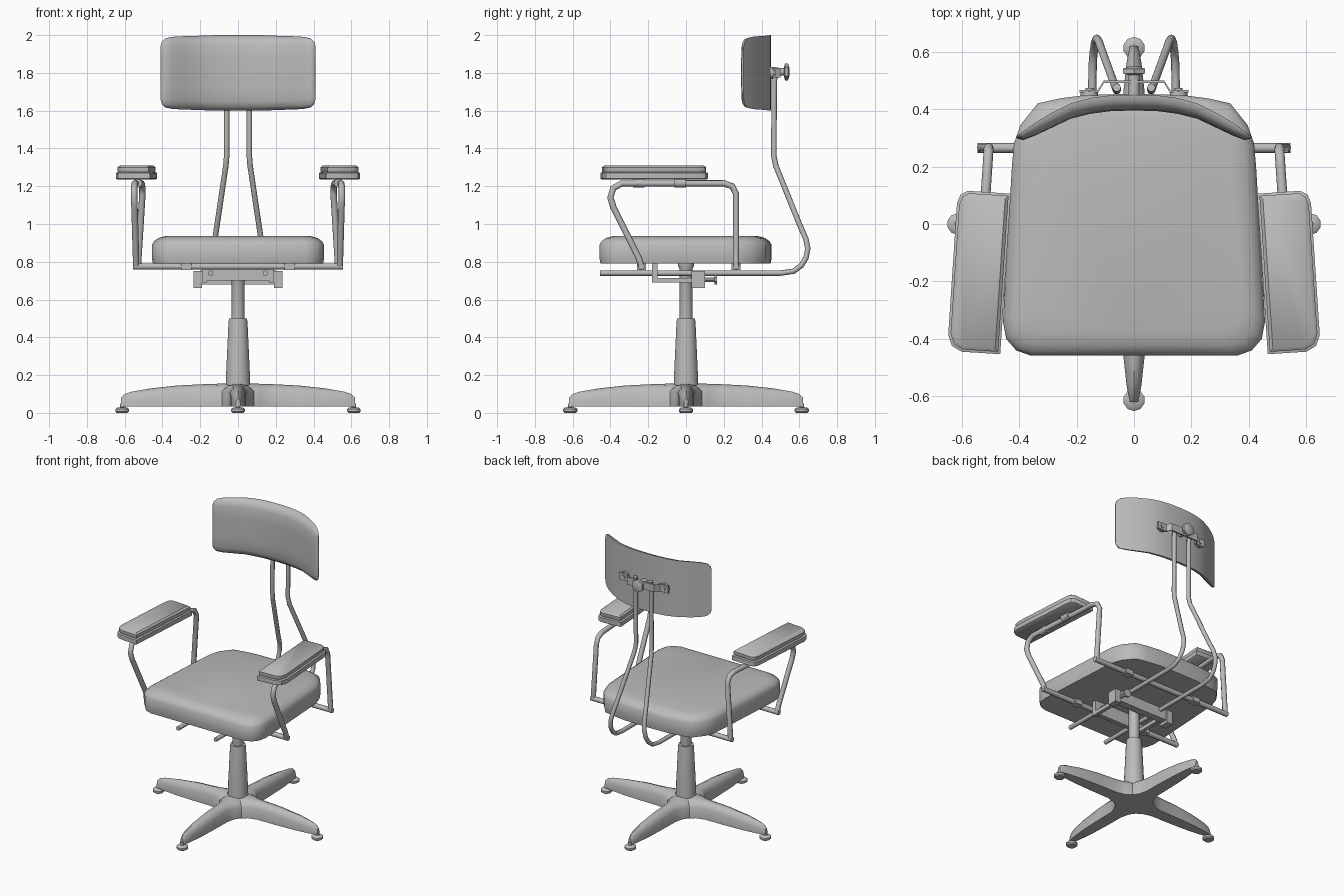
import bpy, math
from mathutils import Matrix, Vector

cube = bpy.data.objects.get("Cube")
if cube:
    bpy.data.objects.remove(cube)

grey = bpy.data.materials.new("plain grey")
grey.use_nodes = True
grey.diffuse_color = (0.5, 0.5, 0.5, 1)
grey.node_tree.nodes["Principled BSDF"].inputs["Base Color"].default_value = (0.5, 0.5, 0.5, 1)


def finish(name, me, angle=40):
    me.materials.clear()
    me.materials.append(grey)
    me.shade_smooth()
    me.set_sharp_from_angle(angle=math.radians(angle))
    ob = bpy.data.objects.new(name, me)
    bpy.context.collection.objects.link(ob)
    return ob


def mesh(name, verts, faces, angle=40):
    me = bpy.data.meshes.new(name)
    me.from_pydata(verts, [], faces)
    me.validate()
    import bmesh
    bm = bmesh.new()
    bm.from_mesh(me)
    bmesh.ops.recalc_face_normals(bm, faces=bm.faces)
    bm.to_mesh(me)
    bm.free()
    return finish(name, me, angle)


def loft(name, rings, angle=40):
    """Skin equal-length rings of points and cap both ends."""
    n = len(rings[0])
    verts = [p for r in rings for p in r]
    faces = [(k * n + i, k * n + (i + 1) % n, (k + 1) * n + (i + 1) % n, (k + 1) * n + i)
             for k in range(len(rings) - 1) for i in range(n)]
    last = (len(rings) - 1) * n
    faces += [tuple(range(n)), tuple(range(last, last + n))]
    return mesh(name, verts, faces, angle)


def lathe(name, profile, base, axis=(0, 0, 1), n=16):
    """Turned part: (radius, height) pairs along an axis from base."""
    rot = Vector((0, 0, 1)).rotation_difference(Vector(axis)).to_matrix()
    rings = [[Vector(base) + rot @ Vector((r * math.cos(2 * math.pi * (i + .5) / n),
                                           r * math.sin(2 * math.pi * (i + .5) / n), h))
              for i in range(n)] for r, h in profile]
    return loft(name, rings)


def box(name, x, y, z):
    return loft(name, [[(x[0], y[0], h), (x[1], y[0], h), (x[1], y[1], h), (x[0], y[1], h)] for h in z])


def tube(name, pts, radius):
    cu = bpy.data.curves.new(name, "CURVE")
    cu.dimensions = "3D"
    cu.bevel_depth = radius
    cu.bevel_resolution = 2
    cu.use_fill_caps = True
    sp = cu.splines.new("POLY")
    sp.points.add(len(pts) - 1)
    for p, co in zip(sp.points, pts):
        p.co = (*co, 1)
    tmp = bpy.data.objects.new(name + "_path", cu)
    me = bpy.data.meshes.new_from_object(tmp)
    bpy.data.objects.remove(tmp)
    return finish(name, me, 50)


def lerp(table, x):
    for (a, b), (c, d) in zip(table, table[1:]):
        if x <= c:
            return b + (d - b) * (x - a) / (c - a)
    return table[-1][1]


# Four-legged base with glides
leg = [(0, .085, .155), (.085, .085, .155), (.12, .06, .154), (.18, .045, .152), (.32, .043, .145),
       (.46, .037, .13), (.56, .026, .113), (.6, .019, .1), (.62, .014, .08)]
for k in range(4):
    turn = Matrix.Rotation(k * math.pi / 2, 3, "Z")
    rings = []
    for r, w, top in leg:
        section = [(-w, .035), (-w, top - .04), (-.6 * w, top - .01), (0, top),
                   (.6 * w, top - .01), (w, top - .04), (w, .035)]
        rings.append([turn @ Vector((r, s, h)) for s, h in section])
    loft(f"base_leg_{k + 1}", rings, 50)
    lathe(f"glide_{k + 1}", [(.03, 0), (.038, .008), (.038, .02), (.028, .028), (.012, .03), (.012, .05)],
          turn @ Vector((.613, 0, 0)), n=10)

# Pedestal column
lathe("column_sleeve", [(.066, .14), (.064, .2), (.051, .48), (.048, .5)], (0, 0, 0), n=20)
lathe("column_post", [(.034, .48), (.034, .76), (.042, .775), (.042, .795)], (0, 0, 0), n=16)

# Seat cushion: tapered plan with rounded corners
half = [(0, -.458), (.36, -.458), (.41, -.44), (.445, -.4), (.456, -.34), (.44, -.05), (.425, .2),
        (.418, .28), (.395, .345), (.335, .42), (.26, .437), (.16, .45), (0, .453)]
outline = half + [(-x, y) for x, y in half[-2:0:-1]]
loft("seat_cushion", [[(x * (1 - d / .45), y * (1 - d / .455), z) for x, y in outline]
                      for d, z in [(.005, .79), (0, .82), (0, .89), (.012, .91), (.035, .926), (.075, .937)]], 55)

# Curved backrest: flat-backed shell with padded front
cols = [(0, .2), (.08, .2), (.15, .199), (.22, .196), (.29, .194), (.345, .191), (.385, .183), (.403, .165), (.41, .14)]
cols = [(-x, h) for x, h in cols[:0:-1]] + cols
rows = [-1, -.97, -.9, -.75, -.4, 0, .4, .75, .9, .97, 1]
bend = [(0, .45), (.12, .447), (.22, .42), (.32, .37), (.41, .305)]
pad = [(0, 0), (.03, .4), (.1, .72), (.25, .93), (.6, 1), (1, 1)]
verts, faces = [], []
for side in (0, 1):
    off = len(verts)
    for x, h in cols:
        for v in rows:
            puff = .053 * lerp(pad, 1 - abs(v)) * lerp(pad, 1 - abs(x) / .41)
            verts.append((x, lerp(bend, abs(x)) - side * puff - side * .002, 1.8 + v * h))
    m = len(rows)
    for i in range(len(cols) - 1):
        for j in range(m - 1):
            a = off + i * m + j
            faces.append((a, a + 1, a + m + 1, a + m))
n, m = len(cols), len(rows)
rim = [j for j in range(m)] + [i * m + m - 1 for i in range(1, n)]
rim += [(n - 1) * m + j for j in range(m - 2, -1, -1)] + [i * m for i in range(n - 2, 0, -1)]
faces += [(a, b, b + n * m, a + n * m) for a, b in zip(rim, rim[1:] + rim[:1])]
mesh("backrest", verts, faces, 45)

# Backrest bracket and adjusting knob
plate = [(-.19, .457), (-.125, .457), (-.105, .49), (.105, .49), (.125, .457), (.19, .457)]
plate += [(x, y + .01) for x, y in reversed(plate)]
loft("backrest_bracket", [[(x, y, z) for x, y in plate] for z in (1.775, 1.825)], 30)
lathe("knob_bolt", [(.02, 0), (.02, .08)], (0, .44, 1.805), (0, 1, 0), 10)
lathe("knob_handle", [(.02, 0), (.045, .006), (.045, .022), (.02, .03)], (0, .518, 1.805), (0, 1, 0), 6)

# Sliding mechanism under the seat
box("slide_front_plate", (-.19, .19), (-.18, -.15), (.7, .79))
box("slide_rear_bar", (-.2, .2), (.04, .09), (.68, .755))
lathe("slide_knob", [(.012, 0), (.012, .05), (.028, .05), (.028, .065)], (.19, .1, .705), (0, 1, 0), 8)

for s, side in ((1, "left"), (-1, "right")):
    def M(pts):
        return [(s * x, y, z) for x, y, z in pts]

    # Backrest support rod
    tube(f"back_rod_{side}", M([(.06, .475, 1.83), (.06, .467, 1.75), (.06, .465, 1.36), (.064, .475, 1.31),
                                (.11, .6, 1.0), (.122, .635, .92), (.13, .645, .87), (.135, .635, .82),
                                (.139, .61, .78), (.143, .57, .75), (.145, .5, .74), (.145, -.455, .74)]), .0145)
    lathe(f"bracket_washer_{side}", [(.032, 0), (.032, .016), (.014, .016), (.014, .028)],
          (s * .155, .445, 1.8), (0, 1, 0), 10)

    # Slide straps and end clamps
    xs = sorted((s * .165, s * .19))
    box(f"slide_strap_{side}", xs, (-.18, .05), (.69, .715))
    box(f"slide_clamp_{side}", sorted((s * .19, s * .235)), (.03, .1), (.66, .75))

    # Armrest frame
    tube(f"arm_frame_{side}", M([(.54, -.235, .775), (.54, -.25, .82), (.548, -.385, 1.09), (.55, -.4, 1.14),
                                 (.55, -.385, 1.19), (.547, -.34, 1.215), (.51, .2, 1.215), (.507, .245, 1.2),
                                 (.506, .265, 1.16), (.53, .265, .775)]), .017)
    for y in (-.25, -.03):
        lathe(f"arm_mount_{side}", [(.024, 0), (.024, .06)], (s * .532, y - .03, 1.217), (0, 1, 0), 10)

    # Armrest pad: splayed base board with inset cushion
    plan = [(-.09, -.28), (.045, -.28), (.08, -.262), (.095, -.225), (.095, .235), (.085, .265),
            (.06, .28), (-.09, .28)]
    splay = Matrix.Rotation(math.radians(3.8), 3, "Z")
    for part, layers in (("board", [(.008, 1.235), (0, 1.24), (0, 1.27), (.008, 1.274)]),
                         ("cushion", [(.012, 1.272), (.008, 1.28), (.008, 1.3), (.02, 1.31)])):
        rings = []
        for d, z in layers:
            ring = [splay @ Vector((x * (1 - d / .095), y * (1 - d / .28), z)) for x, y in plan]
            rings.append([(s * (p.x + .537), p.y - .168, z) for p in ring])
        loft(f"armrest_{part}_{side}", rings, 40)

# Cross bars carrying the arms, with clips
for name, y, w in (("front", -.235, .555), ("rear", .265, .545)):
    tube(f"cross_bar_{name}", [(-w, y, .775), (w, y, .775)], .017)
    for x in (-.275, .275):
        box(f"bar_clip_{name}", (x - .028, x + .028), (y - .024, y + .024), (.757, .795))
